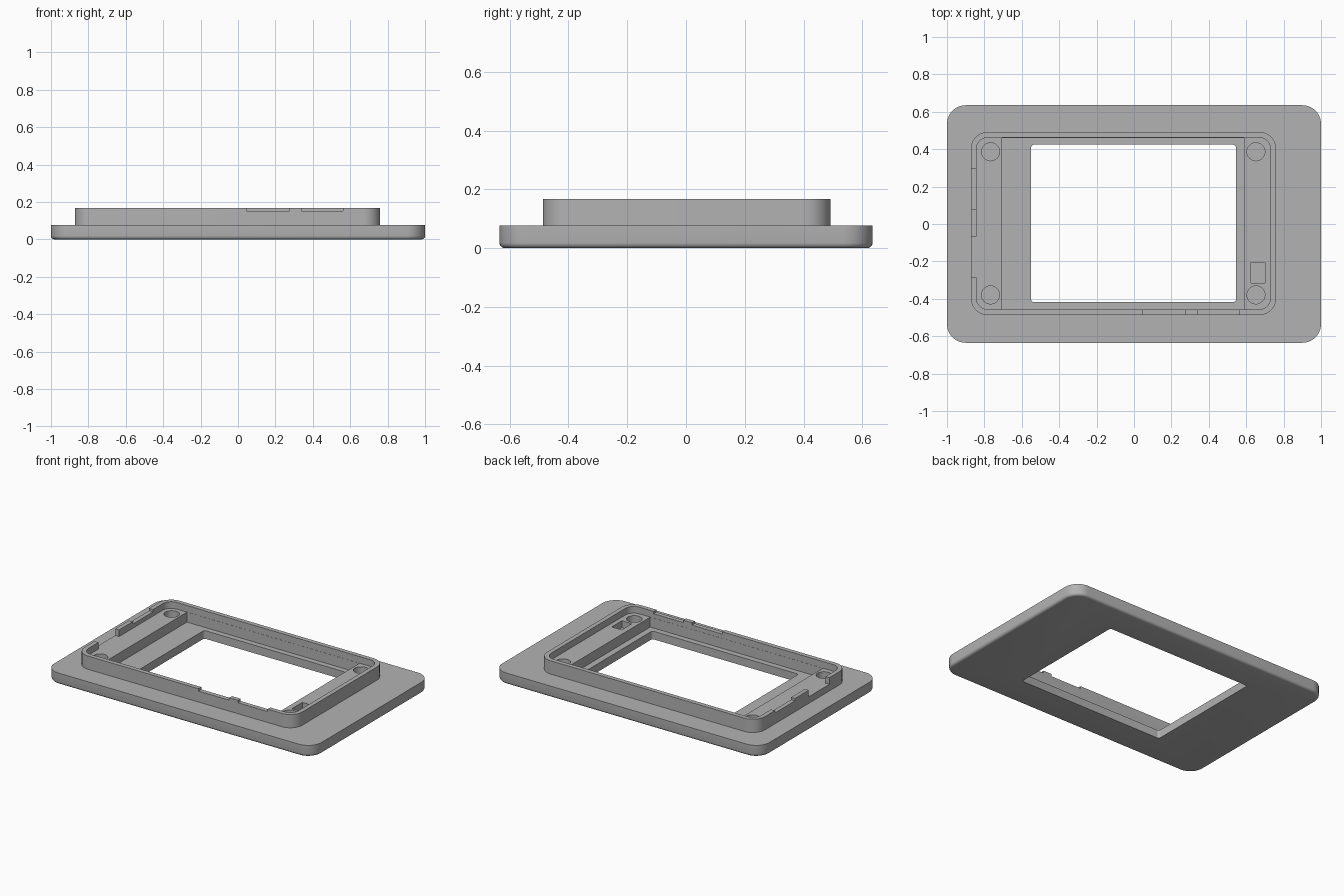
import bpy, bmesh, math

if "Cube" in bpy.data.objects:
    bpy.data.objects.remove(bpy.data.objects["Cube"])

grey = bpy.data.materials.new("light grey plastic")
grey.diffuse_color = (0.45, 0.45, 0.45, 1)
grey.use_nodes = True
grey.node_tree.nodes["Principled BSDF"].inputs["Base Color"].default_value = grey.diffuse_color


def prism(name, x0, x1, y0, y1, z0, z1, r=0.0, seg=10, bottom=0.0):
    """Box with rounded vertical corners and an optional rounded bottom edge."""
    def outline(inset):
        rad = max(r - inset, 0)
        a0, a1, b0, b1 = x0 + inset, x1 - inset, y0 + inset, y1 - inset
        if r == 0:
            return [(a1, b1), (a0, b1), (a0, b0), (a1, b0)]
        pts = []
        corners = [(a1 - rad, b1 - rad), (a0 + rad, b1 - rad),
                   (a0 + rad, b0 + rad), (a1 - rad, b0 + rad)]
        for q, (cx, cy) in enumerate(corners):
            for i in range(seg + 1):
                t = math.pi / 2 * (q + i / seg)
                pts.append((cx + rad * math.cos(t), cy + rad * math.sin(t)))
        return pts

    # levels from bottom to top as (inset, height)
    levels = [(0, z0), (0, z1)]
    if bottom:
        arc = [math.pi / 2 * i / 4 for i in range(5)]
        levels = [(bottom * (1 - math.sin(t)), z0 + bottom * (1 - math.cos(t))) for t in arc]
        levels.append((0, z1))
    bm = bmesh.new()
    rings = [[bm.verts.new((x, y, z)) for x, y in outline(ins)] for ins, z in levels]
    n = len(rings[0])
    for low, high in zip(rings, rings[1:]):
        for i in range(n):
            j = (i + 1) % n
            bm.faces.new((low[i], low[j], high[j], high[i]))
    bm.faces.new(rings[0][::-1])
    bm.faces.new(rings[-1])
    return finish(bm, name)


def cylinder(name, x, y, z0, z1, r):
    bm = bmesh.new()
    bmesh.ops.create_cone(bm, cap_ends=True, segments=40, radius1=r, radius2=r, depth=z1 - z0)
    bmesh.ops.translate(bm, verts=bm.verts, vec=(x, y, (z0 + z1) / 2))
    return finish(bm, name)


def finish(bm, name):
    bmesh.ops.recalc_face_normals(bm, faces=bm.faces)
    me = bpy.data.meshes.new(name)
    bm.to_mesh(me)
    bm.free()
    me.materials.append(grey)
    ob = bpy.data.objects.new(name, me)
    bpy.context.collection.objects.link(ob)
    return ob


def combine(body, tool, operation):
    """Apply a boolean and remove the tool."""
    bpy.context.view_layer.objects.active = body
    mod = body.modifiers.new("cut", 'BOOLEAN')
    mod.object, mod.operation, mod.solver = tool, operation, 'EXACT'
    bpy.ops.object.modifier_apply(modifier=mod.name)
    bpy.data.objects.remove(tool)


TOP, SHELF, FLOOR = 0.167, 0.122, 0.055

# Face plate with softened lower edge, plus the raised rim block
frame = prism("display_frame", -1, 1, -0.635, 0.635, 0, 0.077, r=0.1, bottom=0.018)
combine(frame, prism("rim", -0.872, 0.76, -0.487, 0.492, 0.04, TOP, r=0.09), 'UNION')

# Hollow inside the rim down to the two side shelves, then the deep cavity and window
cutters = [
    prism("recess", -0.843, 0.73, -0.457, 0.462, SHELF, 0.3, r=0.062),
    prism("cavity", -0.705, 0.587, -0.456, 0.461, FLOOR, 0.25),
    prism("window", -0.55, 0.545, -0.418, 0.424, -0.1, 0.2, r=0.015, seg=4),
    # Connector pocket in the right shelf
    prism("pocket", 0.625, 0.70, -0.315, -0.205, 0.075, 0.2),
]
# Screw holes in the shelves
for x in (-0.767, 0.652):
    for y in (-0.379, 0.386):
        cutters.append(cylinder("screw_hole", x, y, 0.075, 0.2, 0.048))
# Shallow notches in the front rim
for x0, x1 in ((0.045, 0.275), (0.34, 0.562)):
    cutters.append(prism("front_notch", x0, x1, -0.6, -0.44, 0.151, 0.28))
# Shallow and deep notches in the left rim
for y0, y1, z in ((0.08, 0.295, 0.151), (-0.287, -0.067, SHELF)):
    cutters.append(prism("left_notch", -0.95, -0.83, y0, y1, z, 0.28))
for c in cutters:
    combine(frame, c, 'DIFFERENCE')

# Smooth rounded corners, keep edges crisp
bpy.ops.object.select_all(action='DESELECT')
frame.select_set(True)
bpy.context.view_layer.objects.active = frame
bpy.ops.object.shade_smooth_by_angle(angle=math.radians(30))
